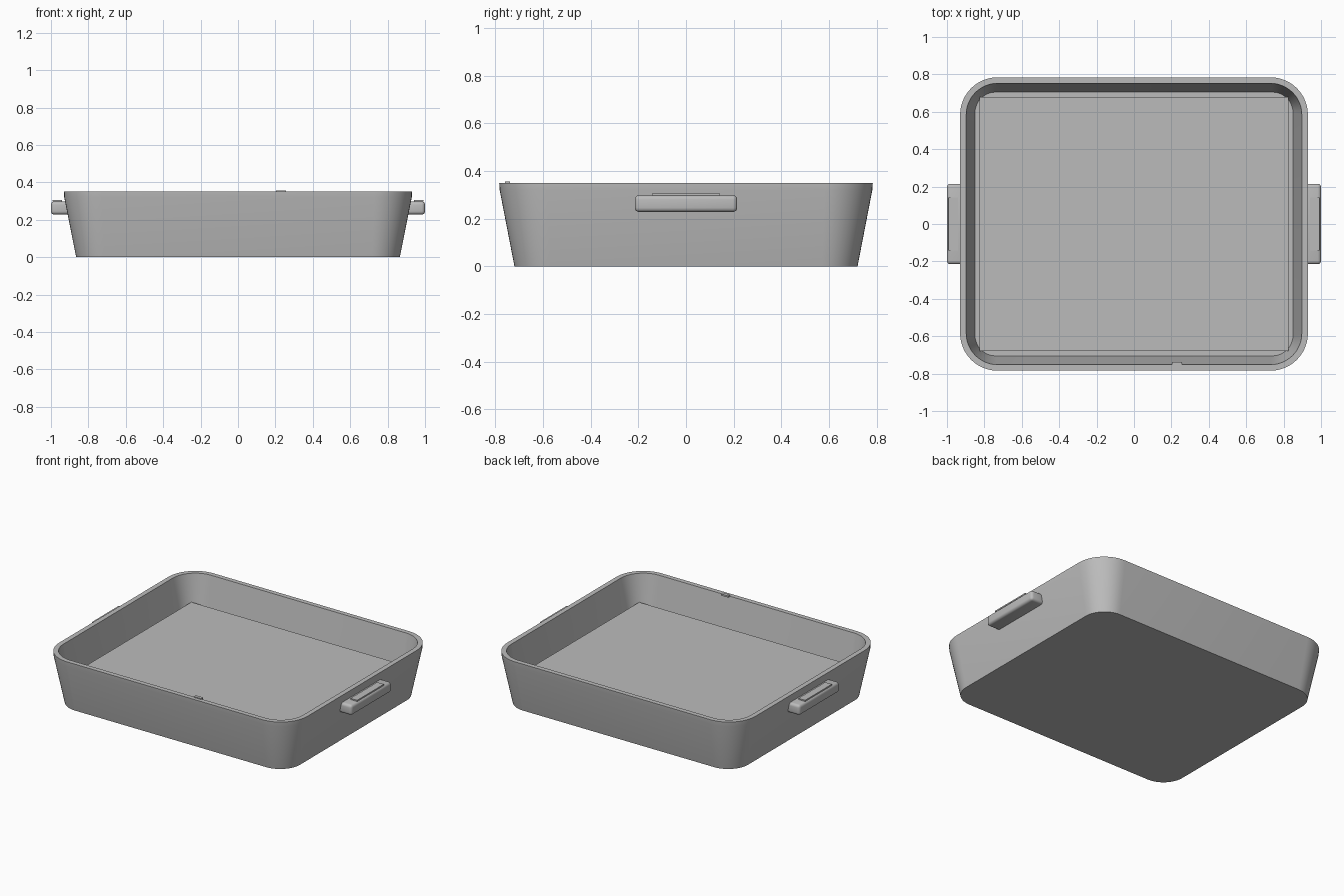
import bpy, bmesh, math

if "Cube" in bpy.data.objects:
    bpy.data.objects.remove(bpy.data.objects["Cube"])

grey = bpy.data.materials.new("mid grey")
grey.diffuse_color = (0.5, 0.5, 0.5, 1)
grey.use_nodes = True
grey.node_tree.nodes["Principled BSDF"].inputs["Base Color"].default_value = grey.diffuse_color
SEGMENTS = 12


def finish(name, bm):
    bmesh.ops.recalc_face_normals(bm, faces=bm.faces)
    mesh = bpy.data.meshes.new(name)
    bm.to_mesh(mesh)
    bm.free()
    mesh.materials.append(grey)
    obj = bpy.data.objects.new(name, mesh)
    bpy.context.collection.objects.link(obj)
    bpy.ops.object.select_all(action='DESELECT')
    obj.select_set(True)
    bpy.context.view_layer.objects.active = obj
    bpy.ops.object.shade_smooth_by_angle(angle=math.radians(30))
    return obj


def rounded_ring(bm, hx, hy, r, z):
    """Rounded rectangle of vertices, counter-clockwise."""
    ring = []
    for k, (sx, sy) in enumerate(((1, 1), (-1, 1), (-1, -1), (1, -1))):
        for i in range(SEGMENTS + 1):
            a = math.pi / 2 * (k + i / SEGMENTS)
            ring.append(bm.verts.new((sx * (hx - r) + r * math.cos(a),
                                      sy * (hy - r) + r * math.sin(a), z)))
    return ring


def box(name, x, y, z, bevel=0.0):
    """Box from (min, max) ranges with optional rounded edges."""
    bm = bmesh.new()
    bmesh.ops.create_cube(bm, size=1)
    for v in bm.verts:
        v.co = [(lo + hi) / 2 + c * (hi - lo)
                for c, (lo, hi) in zip(v.co, (x, y, z))]
    if bevel:
        bmesh.ops.bevel(bm, geom=bm.edges[:], offset=bevel, segments=4,
                        profile=0.5, affect='EDGES')
    return finish(name, bm)


# Tray shell: flared outside, upright lip, rim, sloping inside
bm = bmesh.new()
profile = [
    (0.865, 0.720, 0.15, 0.0),
    (0.929, 0.782, 0.20, 0.32),
    (0.930, 0.784, 0.20, 0.35),
    (0.897, 0.752, 0.167, 0.35),
    (0.850, 0.705, 0.11, 0.11),
]
rings = [rounded_ring(bm, *p) for p in profile]
for a, b in zip(rings, rings[1:]):
    n = len(a)
    for i in range(n):
        j = (i + 1) % n
        bm.faces.new((a[i], a[j], b[j], b[i]))
bm.faces.new(rings[0][::-1])
bm.faces.new(rings[-1])
finish("tray_shell", bm)

# Raised floor slab inside the tray
box("floor_slab", (-0.825, 0.825), (-0.678, 0.68), (0.10, 0.17))

# Small tab on the front rim
box("rim_tab", (0.202, 0.256), (-0.76, -0.738), (0.345, 0.356))

# Side handles with a thin grip pad on top
for side, s in (("left", -1), ("right", 1)):
    box(side + "_handle", sorted((s * 0.89, s * 1.0)), (-0.215, 0.215),
        (0.228, 0.298), 0.018)
    box(side + "_grip_pad", sorted((s * 0.942, s * 0.992)), (-0.143, 0.143),
        (0.297, 0.306))
